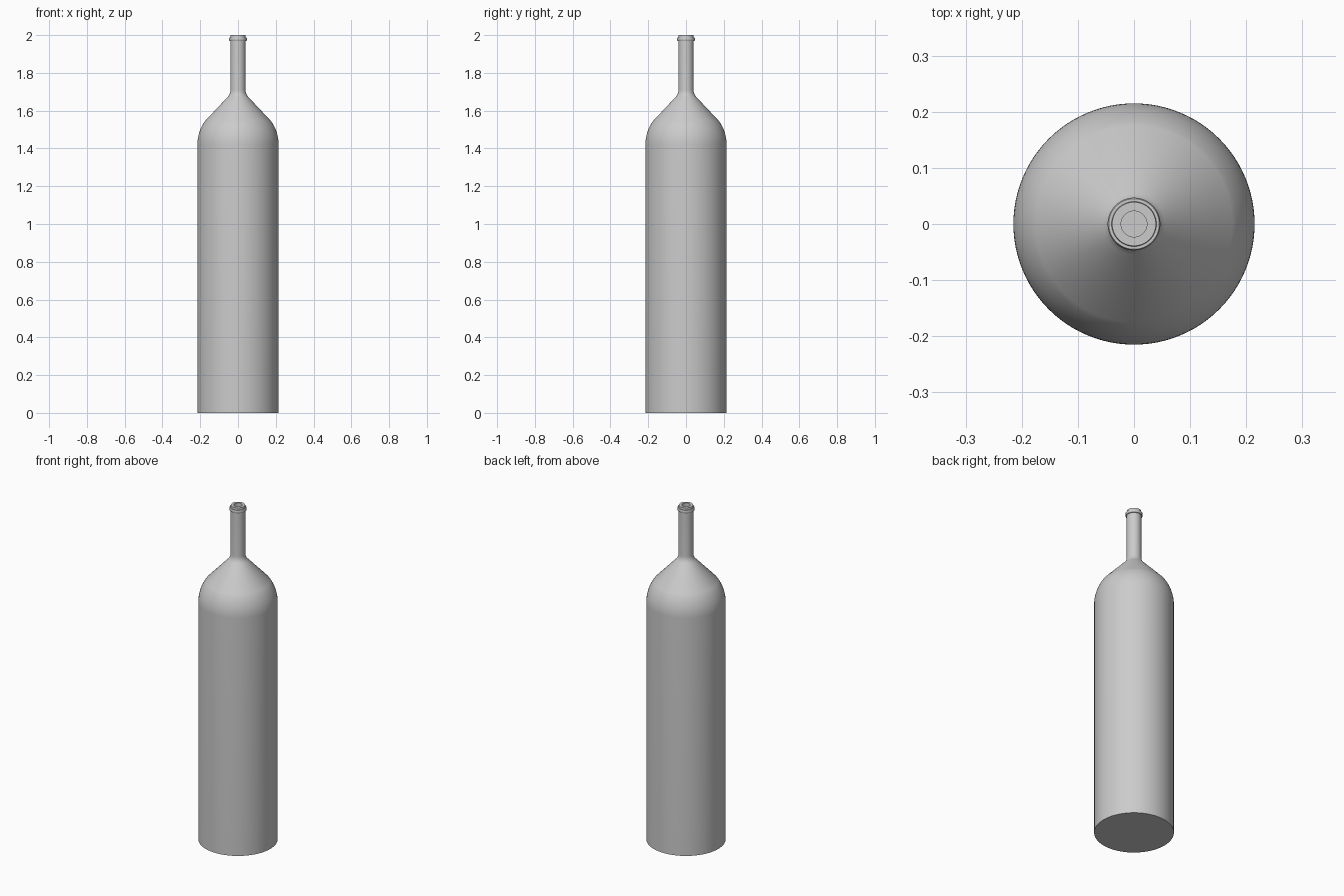
import bpy, bmesh
from math import sin, cos, pi, radians

if "Cube" in bpy.data.objects:
    bpy.data.objects.remove(bpy.data.objects["Cube"])

SEGMENTS = 96


def arc(cx, cz, r, a0, a1, n):
    """Points (radius, z) along a circular arc."""
    return [(cx + r * cos(radians(a0 + (a1 - a0) * i / n)),
             cz + r * sin(radians(a0 + (a1 - a0) * i / n))) for i in range(n + 1)]


def lathe(name, profile):
    """Revolve a profile around z; points at radius 0 become poles."""
    bm = bmesh.new()
    verts = [bm.verts.new((r, 0, z)) for r, z in profile]
    edges = [bm.edges.new(p) for p in zip(verts, verts[1:])]
    bmesh.ops.spin(bm, geom=verts + edges, cent=(0, 0, 0), axis=(0, 0, 1),
                   angle=2 * pi, steps=SEGMENTS, use_duplicate=False)
    bmesh.ops.remove_doubles(bm, verts=bm.verts, dist=1e-5)
    bmesh.ops.recalc_face_normals(bm, faces=bm.faces)
    mesh = bpy.data.meshes.new(name)
    bm.to_mesh(mesh)
    bm.free()
    obj = bpy.data.objects.new(name, mesh)
    bpy.context.collection.objects.link(obj)
    bpy.context.view_layer.objects.active = obj
    obj.select_set(True)
    bpy.ops.object.shade_smooth_by_angle(angle=radians(30))
    obj.select_set(False)
    return obj


# Outer wall: flat base, straight body, rounded shoulder, cone, slim neck
outer = [(0, 0), (0.215, 0)]
outer += arc(0.0, 1.42, 0.215, 0, 35.5, 10)
outer += arc(0.095, 1.71, 0.055, 222, 180, 6)

# Lip: raised ring just below the mouth
lip = [(0.04, 1.97), (0.045, 1.97), (0.047, 1.974), (0.047, 1.984),
       (0.045, 1.988), (0.04, 1.988), (0.039, 2.0), (0.023, 2.0)]

# Inner wall, following the outside
inner = [(0.023, 1.71), (0.035, 1.665), (0.16, 1.535), (0.185, 1.49),
         (0.198, 1.42), (0.198, 0.02), (0, 0.02)]

lathe("bottle", outer + lip + inner)
